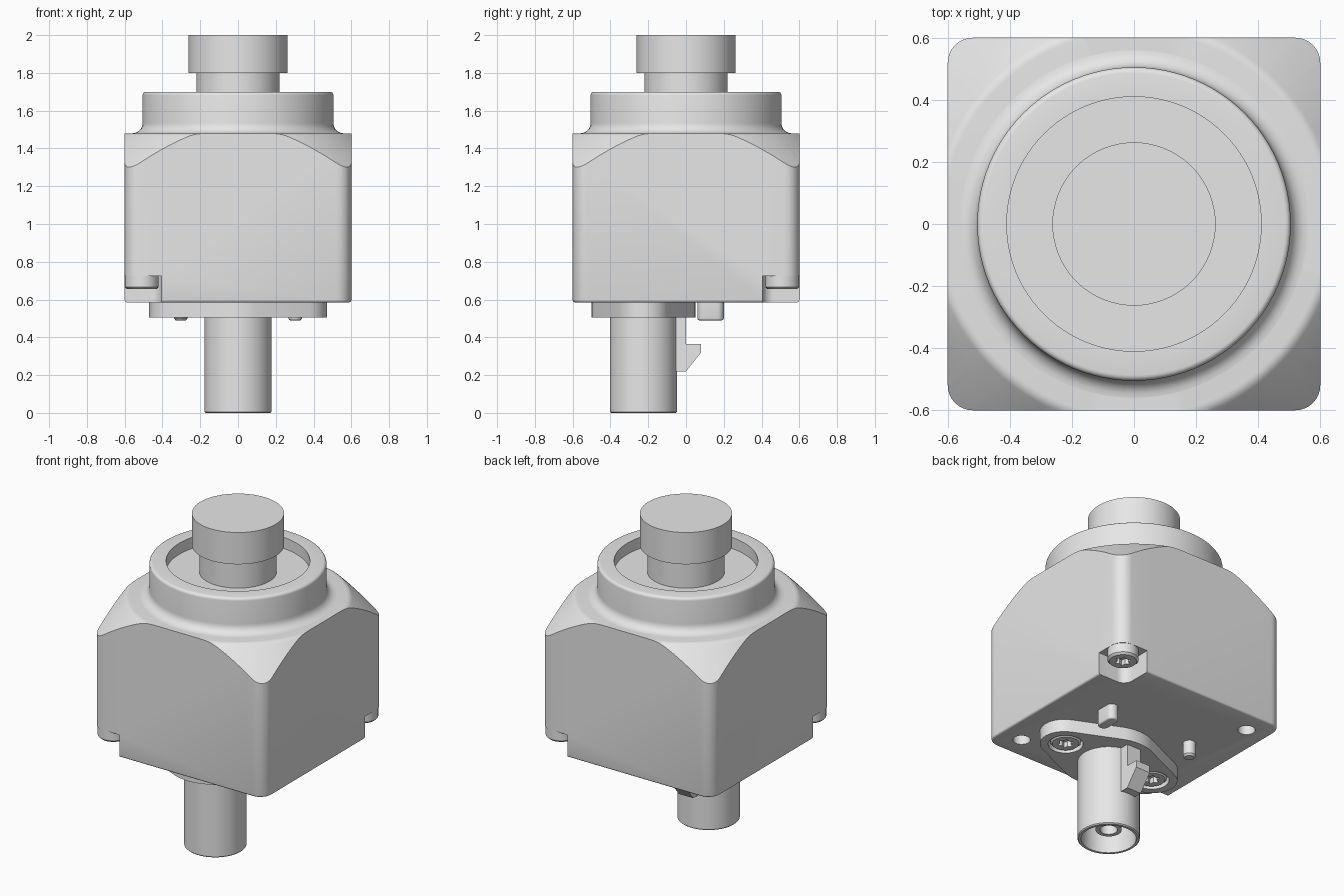
import bpy, bmesh
from math import pi, sin, cos, radians
from mathutils import Vector

if "Cube" in bpy.data.objects:
    bpy.data.objects.remove(bpy.data.objects["Cube"])

GREY = bpy.data.materials.new("plain_grey")
GREY.use_nodes = True
GREY.diffuse_color = (0.8, 0.8, 0.8, 1)
GREY.node_tree.nodes["Principled BSDF"].inputs["Base Color"].default_value = (0.8, 0.8, 0.8, 1)


def make(name, bm):
    bmesh.ops.recalc_face_normals(bm, faces=bm.faces)
    mesh = bpy.data.meshes.new(name)
    bm.to_mesh(mesh)
    bm.free()
    mesh.materials.append(GREY)
    obj = bpy.data.objects.new(name, mesh)
    bpy.context.collection.objects.link(obj)
    return obj


def lathe(name, profile, at=(0, 0), steps=64):
    """Spin an (r, z) profile that starts and ends on the axis."""
    bm = bmesh.new()
    verts = [bm.verts.new((r, 0, z)) for r, z in profile]
    edges = [bm.edges.new(pair) for pair in zip(verts, verts[1:])]
    bmesh.ops.spin(bm, geom=verts + edges, axis=(0, 0, 1), cent=(0, 0, 0),
                   angle=2 * pi, steps=steps, use_duplicate=False)
    bmesh.ops.remove_doubles(bm, verts=bm.verts, dist=1e-5)
    bmesh.ops.translate(bm, verts=bm.verts, vec=(*at, 0))
    return make(name, bm)


def prism(name, points, low, high):
    """Extrude an outline of 3D points from low to high offset vectors."""
    bm = bmesh.new()
    face = bm.faces.new([bm.verts.new(Vector(p) + Vector(low)) for p in points])
    ext = bmesh.ops.extrude_face_region(bm, geom=[face])["geom"]
    bmesh.ops.translate(bm, vec=Vector(high) - Vector(low),
                        verts=[g for g in ext if isinstance(g, bmesh.types.BMVert)])
    return make(name, bm)


def block(name, lo, hi, radius, edge=0, segments=8):
    """Box with rounded vertical edges and an optional bevel on the bottom rim."""
    bm = bmesh.new()
    lo, hi = Vector(lo), Vector(hi)
    bmesh.ops.create_cube(bm, size=1)
    for v in bm.verts:
        v.co = (lo + hi) / 2 + v.co * (hi - lo)
    upright = [e for e in bm.edges if abs(e.verts[0].co.z - e.verts[1].co.z) > 1e-4]
    bmesh.ops.bevel(bm, geom=upright, offset=radius, segments=segments, profile=0.5, affect='EDGES')
    if edge:
        rim = [e for e in bm.edges if all(abs(v.co.z - lo.z) < 1e-5 for v in e.verts)]
        bmesh.ops.bevel(bm, geom=rim, offset=edge, segments=3, profile=0.5, affect='EDGES')
    return make(name, bm)


def carve(obj, cutter, operation='DIFFERENCE'):
    mod = obj.modifiers.new("carve", 'BOOLEAN')
    mod.operation, mod.object, mod.solver = operation, cutter, 'EXACT'
    bake(obj)
    bpy.data.objects.remove(cutter)


def bake(obj):
    graph = bpy.context.evaluated_depsgraph_get()
    mesh = bpy.data.meshes.new_from_object(obj.evaluated_get(graph))
    obj.modifiers.clear()
    obj.data = mesh


def arc(cx, cy, r, start, end, n=6):
    angles = [radians(start + (end - start) * i / n) for i in range(n + 1)]
    return [(cx + r * cos(a), cy + r * sin(a)) for a in angles]


def disc(name, at, r, low, high, steps=32):
    return lathe(name, [(0, low), (r, low), (r, high), (0, high)], at, steps)


def screw(name, at, r, low, high):
    """Round head, facing down, with a six-pointed socket."""
    c = 0.012
    head = lathe(name, [(0, low), (r - c, low), (r, low + c), (r, high), (0, high)], at, 32)
    star = [(at[0] + q * cos(i * pi / 6), at[1] + q * sin(i * pi / 6), 0)
            for i in range(12) for q in [r * (0.55 if i % 2 == 0 else 0.36)]]
    carve(head, prism("socket_cutter", star, (0, 0, low - 0.05), (0, 0, low + 0.035)))


# Housing: rounded box with its upper corners turned to a cone
BASE, TOP = 0.585, 1.48
housing = block("housing", (-0.6, -0.6, BASE), (0.6, 0.6, TOP + 0.1), 0.08, 0.012)
cone = lathe("cone_cutter", [(0, 0.4), (1.1, 0.4), (1.1, 1.015)]
             + arc(0.62, 1.435, 0.045, 45, 90, 4) + [(0, TOP)], steps=96)
carve(housing, cone, 'INTERSECT')

# Two opposite corners have screw notches, the other two have holes
for s, side in ((-1, "front"), (1, "back")):
    a, b = sorted((s * 0.405, s * 0.8))
    carve(housing, block("notch_cutter", (a, a, 0.4), (b, b, 0.725), 0.06))
    carve(housing, disc("hole_cutter", (-s * 0.455, s * 0.455), 0.05, 0.4, 0.68))
    screw(side + "_corner_screw", (s * 0.51, s * 0.51), 0.09, 0.655, 0.727)

# Collar with a filleted foot and a shallow recess
foot = [(r, z) for r, z in arc(0.56, 1.535, 0.055, 270, 180)]
lathe("collar", [(0, 1.45), (0.56, 1.45)] + foot + arc(0.487, 1.682, 0.018, 0, 90, 4)
      + [(0.41, 1.7), (0.41, 1.63), (0, 1.63)], steps=96)

# Lens neck and cap
disc("lens_neck", (0, 0), 0.22, 1.62, 1.81, 64)
disc("lens_cap", (0, 0), 0.263, 1.8, 2.0, 64)

# Flange: rounded diamond plate that holds the connector
CY, FZ = -0.225, 0.505
outline = (arc(0.33, CY, 0.14, -70, 70, 10) + arc(0, CY, 0.275, 70, 110)
           + arc(-0.33, CY, 0.14, 110, 250, 10) + arc(0, CY, 0.275, 250, 290))
flange = prism("flange", [(x, y, 0) for x, y in outline], (0, 0, FZ), (0, 0, BASE + 0.02))
for s, side in ((-1, "right"), (1, "left")):
    carve(flange, disc("seat_cutter", (s * 0.32, CY), 0.1, 0.4, 0.55))
    screw(side + "_flange_screw", (s * 0.32, CY), 0.088, FZ + 0.004, 0.56)

# Hollow connector barrel with its inner contact
lathe("connector_barrel", [(0, FZ + 0.02), (0.178, FZ + 0.02), (0.178, 0.006), (0.172, 0),
                           (0.157, 0), (0.157, 0.3), (0, 0.3)], (0, CY))
lathe("inner_contact", [(0, 0.31), (0.075, 0.31), (0.075, 0.06), (0.05, 0.06),
                        (0.05, 0.14), (0, 0.14)], (0, CY), 32)

# Latch hook on the back of the barrel
hook = [(-0.06, FZ + 0.01), (0, FZ + 0.01), (0, 0.365), (0.08, 0.365),
        (0.08, 0.32), (0, 0.22), (-0.06, 0.22)]
prism("latch_hook", [(0, y, z) for y, z in hook], (-0.05, 0, 0), (0.05, 0, 0))

# Locating key and pin under the housing
block("locating_key", (0.268, 0.06, 0.49), (0.338, 0.2, BASE + 0.02), 0.034, 0.01)
lathe("locating_pin", [(0, 0.49), (0.027, 0.49), (0.037, 0.502), (0.037, BASE + 0.02),
                       (0, BASE + 0.02)], (-0.303, 0.13), 24)

# Soft shading with sharp edges kept
for obj in bpy.context.scene.objects:
    obj.select_set(obj.type == 'MESH')
    if obj.type == 'MESH':
        bpy.context.view_layer.objects.active = obj
bpy.ops.object.shade_smooth_by_angle(angle=radians(35))
